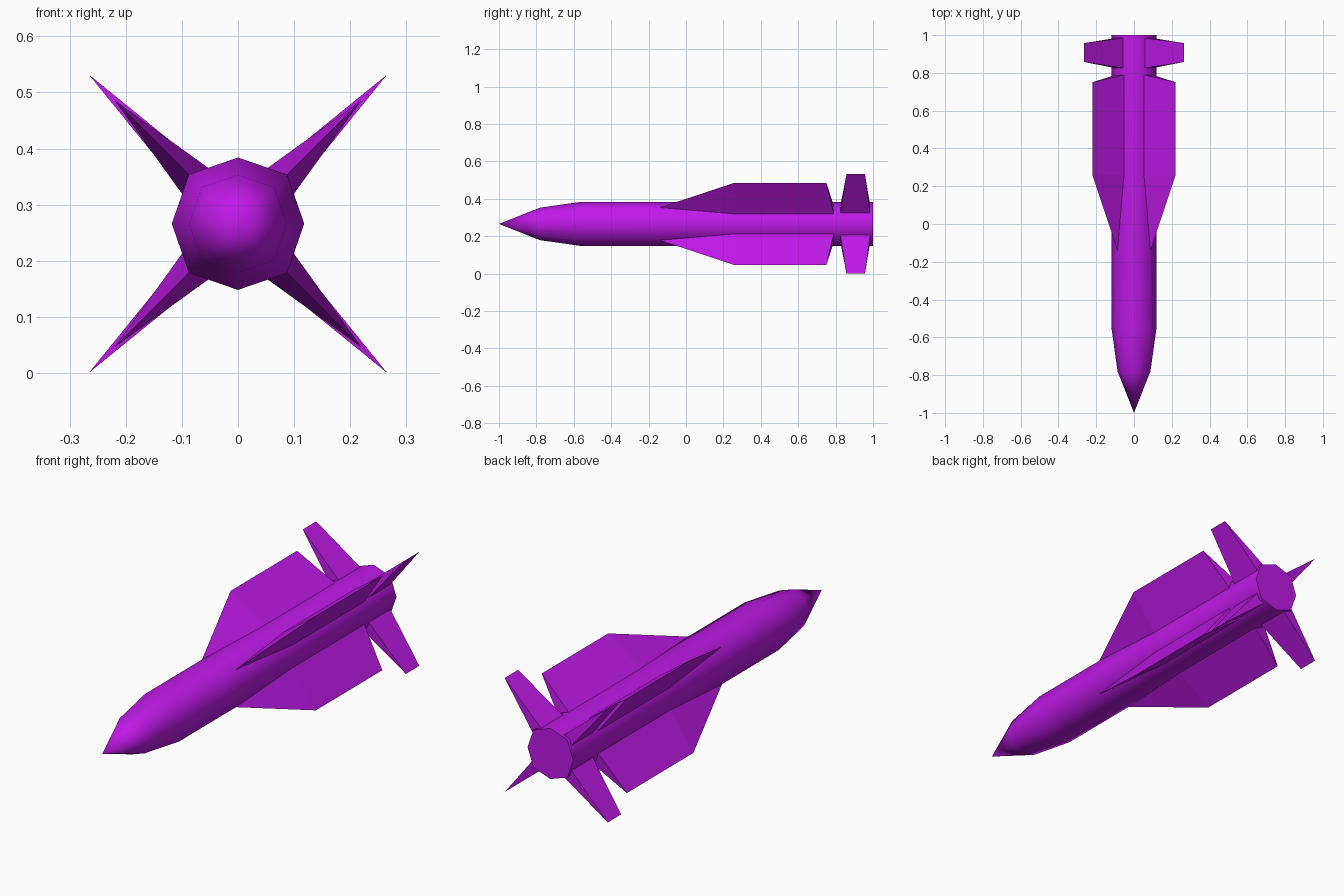
import bpy, bmesh
from math import pi, sin, cos, radians, sqrt

if "Cube" in bpy.data.objects:
    bpy.data.objects.remove(bpy.data.objects["Cube"])

AXIS_Z = 0.266

mat = bpy.data.materials.new("purple")
mat.diffuse_color = (0.52, 0.01, 0.8, 1)
mat.use_nodes = True
mat.node_tree.nodes["Principled BSDF"].inputs["Base Color"].default_value = mat.diffuse_color


def finish(name, bm):
    bmesh.ops.recalc_face_normals(bm, faces=bm.faces[:])
    mesh = bpy.data.meshes.new(name)
    bm.to_mesh(mesh)
    bm.free()
    mesh.materials.append(mat)
    ob = bpy.data.objects.new(name, mesh)
    ob.location.z = AXIS_Z
    bpy.context.collection.objects.link(ob)
    return ob


# Eight-sided body: rings along y closing to a pointed nose
def make_body():
    bm = bmesh.new()
    rings = []
    for y, r in [(-0.78, 0.087), (-0.56, 0.118), (1.0, 0.118)]:
        ring = []
        for i in range(8):
            a = i * pi / 4
            k = r * (1.05 if i % 2 else 1.0)
            ring.append(bm.verts.new((k * cos(a), y, k * sin(a))))
        rings.append(ring)
    tip = bm.verts.new((0, -1, 0))
    for i in range(8):
        j = (i + 1) % 8
        bm.faces.new((tip, rings[0][i], rings[0][j]))
        for a, b in zip(rings, rings[1:]):
            bm.faces.new((a[i], a[j], b[j], b[i]))
    bm.faces.new(rings[-1])
    ob = finish("body", bm)
    bpy.context.view_layer.objects.active = ob
    ob.select_set(True)
    bpy.ops.object.shade_smooth_by_angle(angle=radians(60))
    ob.select_set(False)


# Wedge fin: thick root on the body, sharp outer edge, optional swept point in front
def make_fin(name, angle, root, tip, reach, half, point=None):
    bm = bmesh.new()

    def vert(y, out, side):
        return bm.verts.new((out * cos(angle) - side * sin(angle), y,
                             out * sin(angle) + side * cos(angle)))

    base = 0.107
    a0, a1 = [vert(y, base, half) for y in root]
    b0, b1 = [vert(y, base, -half) for y in root]
    t0, t1 = [vert(y, reach, 0) for y in tip]
    bm.faces.new((a0, a1, t1, t0))
    bm.faces.new((b0, t0, t1, b1))
    bm.faces.new((a1, b1, t1))
    bm.faces.new((a0, b0, b1, a1))
    if point is None:
        bm.faces.new((a0, t0, b0))
    else:
        p = vert(point, 0.124, 0)
        bm.faces.new((p, a0, t0))
        bm.faces.new((p, t0, b0))
        bm.faces.new((p, b0, a0))
    finish(name, bm)


make_body()
for i in range(4):
    a = pi / 4 + i * pi / 2
    make_fin(f"wing_{i + 1}", a, (0.26, 0.79), (0.26, 0.75), 0.22 * sqrt(2), 0.033, point=-0.14)
    make_fin(f"tail_fin_{i + 1}", a, (0.825, 0.985), (0.858, 0.957), AXIS_Z * sqrt(2), 0.028)
